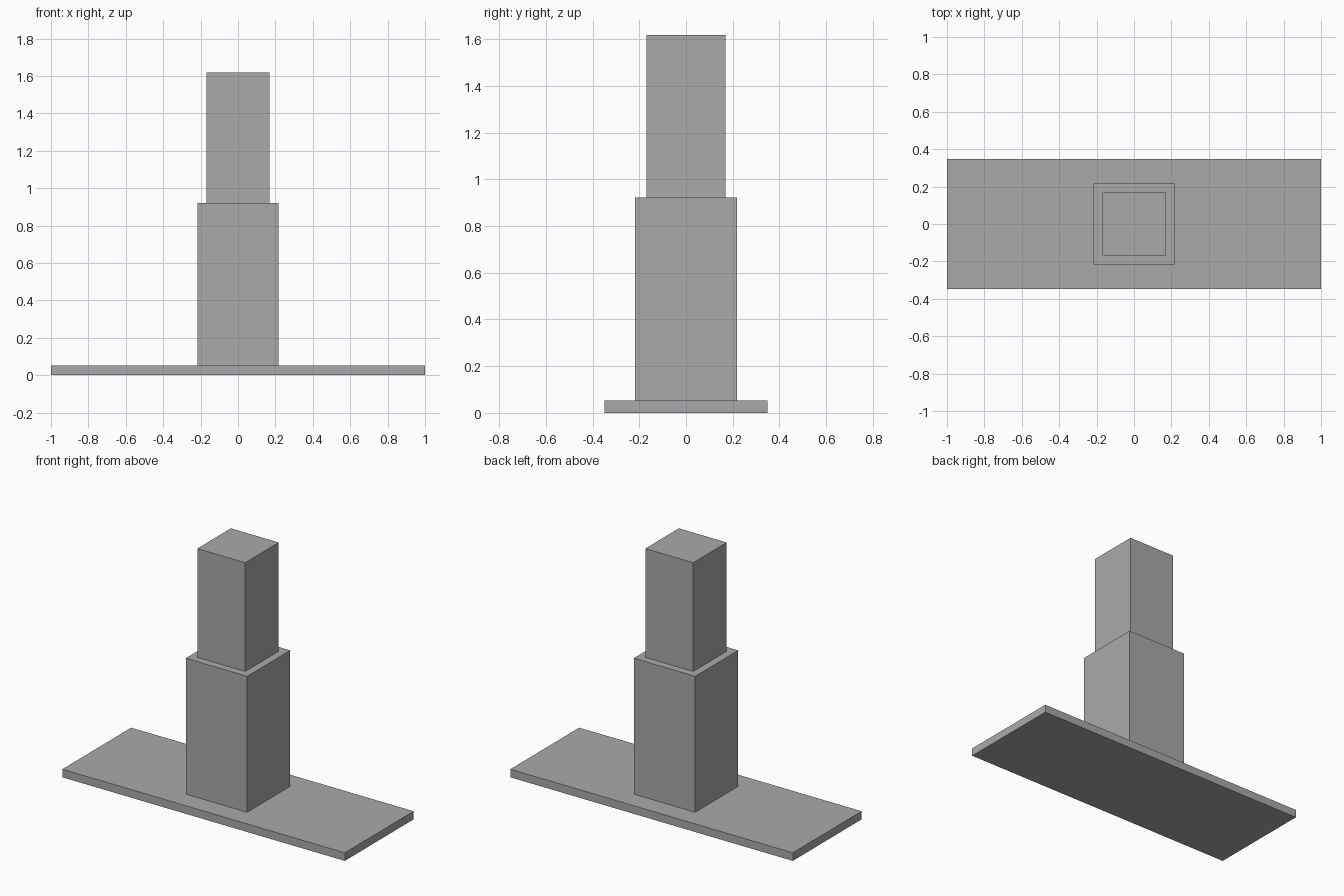
import bpy

# Remove the default object
cube = bpy.data.objects.get("Cube")
if cube:
    bpy.data.objects.remove(cube, do_unlink=True)

# Single grey material
grey = bpy.data.materials.new("plain_grey")
grey.use_nodes = True
colour = (0.4, 0.4, 0.4, 1.0)
grey.diffuse_color = colour
grey.node_tree.nodes["Principled BSDF"].inputs["Base Color"].default_value = colour


def block(name, width, depth, bottom, top):
    """Flat-sided box centred on the vertical axis."""
    bpy.ops.mesh.primitive_cube_add(size=1, location=(0, 0, (bottom + top) / 2))
    obj = bpy.context.object
    obj.name = name
    obj.scale = (width, depth, top - bottom)
    bpy.ops.object.transform_apply(location=False, rotation=False, scale=True)
    obj.data.materials.append(grey)
    return obj


# Stacked tiers: wide slab, main tower, narrower upper tower
block("base_slab", 2.0, 0.696, 0.0, 0.052)
block("lower_tower", 0.435, 0.435, 0.052, 0.922)
block("upper_tower", 0.339, 0.339, 0.922, 1.618)
